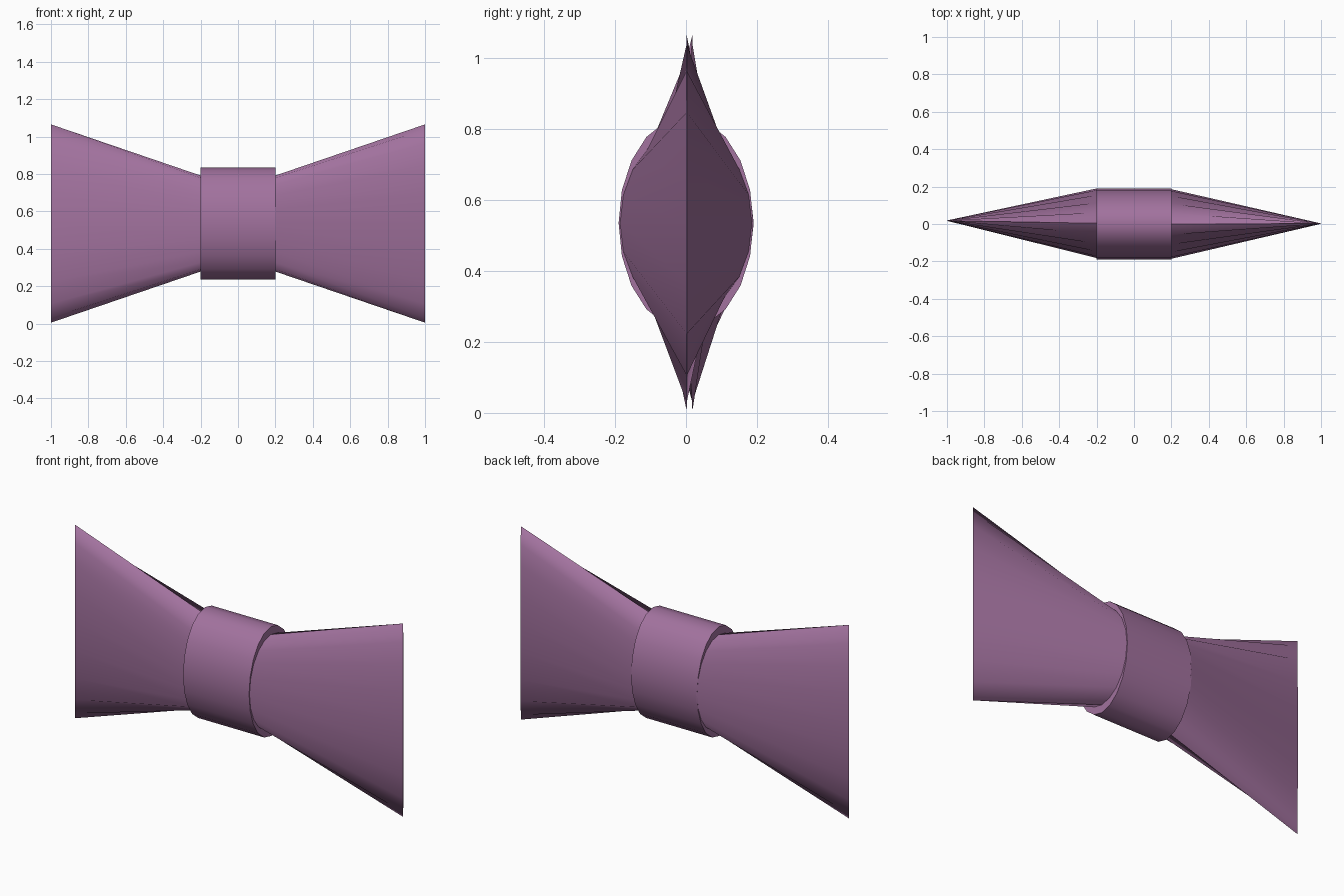
import bpy
import math

SIDES = 20
MID_Z = 0.535

cube = bpy.data.objects.get("Cube")
if cube:
    bpy.data.objects.remove(cube, do_unlink=True)

# Single satin colour
mauve = bpy.data.materials.new("mauve")
mauve.use_nodes = True
colour = (0.36, 0.168, 0.342, 1)
mauve.diffuse_color = colour
mauve.node_tree.nodes["Principled BSDF"].inputs["Base Color"].default_value = colour


def ring(x, y, ry, rz):
    """Ellipse of points across the x axis."""
    steps = [math.tau * i / SIDES for i in range(SIDES)]
    return [(x, y + ry * math.cos(a), MID_Z + rz * math.sin(a)) for a in steps]


def loft(name, start, end):
    """Capped tube between two rings, ordered from low x to high x."""
    faces = [(i, (i + 1) % SIDES, SIDES + (i + 1) % SIDES, SIDES + i)
             for i in range(SIDES)]
    faces.append(tuple(reversed(range(SIDES))))
    faces.append(tuple(range(SIDES, 2 * SIDES)))
    mesh = bpy.data.meshes.new(name)
    mesh.from_pydata(start + end, [], faces)
    mesh.materials.append(mauve)
    obj = bpy.data.objects.new(name, mesh)
    bpy.context.collection.objects.link(obj)
    bpy.ops.object.select_all(action="DESELECT")
    obj.select_set(True)
    bpy.context.view_layer.objects.active = obj
    bpy.ops.object.shade_smooth_by_angle(angle=math.radians(40))
    return obj


# Central knot
loft("knot", ring(-0.2, 0, 0.19, 0.3), ring(0.2, 0, 0.19, 0.3))

# Flared wings, pinched flat at the outer ends
loft("left_wing", ring(0.195, 0, 0.187, 0.255), ring(1, 0.002, 0.001, 0.53))
loft("right_wing", ring(-1, 0.018, 0.001, 0.53), ring(-0.195, 0.004, 0.187, 0.255))
